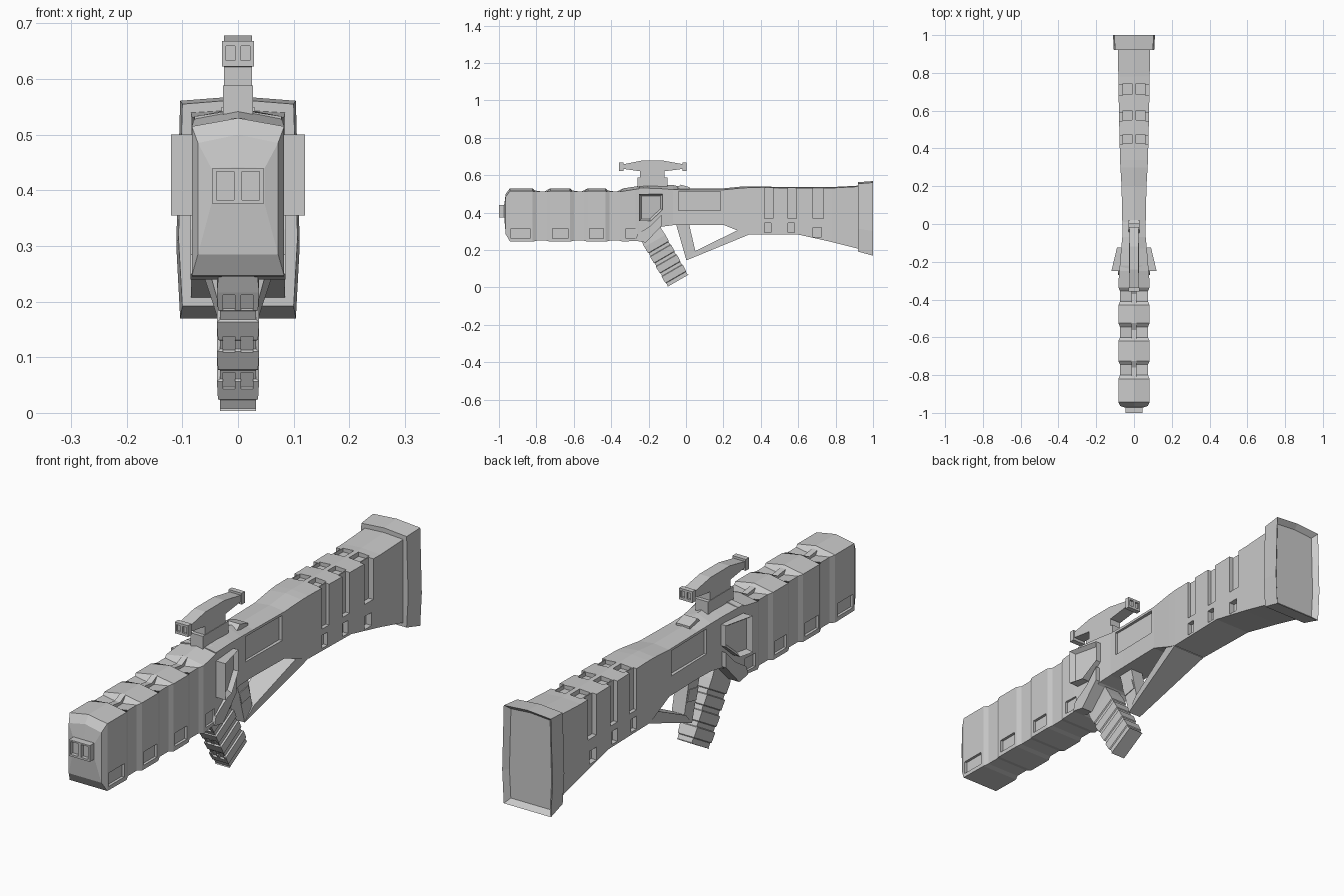
import bpy, bmesh
from mathutils import Vector

cube = bpy.data.objects.get("Cube")
if cube:
    bpy.data.objects.remove(cube)

grey = bpy.data.materials.new("mid grey")
grey.use_nodes = True
grey.diffuse_color = (0.59, 0.59, 0.59, 1)
grey.node_tree.nodes["Principled BSDF"].inputs["Base Color"].default_value = (0.59, 0.59, 0.59, 1)


def finish(name, bm):
    bmesh.ops.recalc_face_normals(bm, faces=bm.faces)
    mesh = bpy.data.meshes.new(name)
    bm.to_mesh(mesh)
    bm.free()
    obj = bpy.data.objects.new(name, mesh)
    bpy.context.collection.objects.link(obj)
    mesh.materials.append(grey)
    return obj


def add_loft(bm, rings):
    """Skin a row of equal rings and cap both ends."""
    rows = [[bm.verts.new(p) for p in ring] for ring in rings]
    n = len(rows[0])
    for a, b in zip(rows, rows[1:]):
        for i in range(n):
            j = (i + 1) % n
            bm.faces.new((a[i], a[j], b[j], b[i]))
    bm.faces.new(rows[0][::-1])
    return bm.faces.new(rows[-1])


def loft(name, rings):
    bm = bmesh.new()
    add_loft(bm, rings)
    return finish(name, bm)


def recessed_loft(name, rings, frame, depth):
    """Loft whose last cap is a framed recess of the given depth vector."""
    bm = bmesh.new()
    cap = add_loft(bm, rings)
    bmesh.ops.recalc_face_normals(bm, faces=bm.faces)
    bmesh.ops.inset_individual(bm, faces=[cap], thickness=frame, use_even_offset=True)
    for v in cap.verts:
        v.co += Vector(depth)
    return finish(name, bm)


def side_ring(pts, x):
    """Profile in the side plane, at a fixed x or at x as a function of y."""
    return [(x(y) if callable(x) else x, y, z) for y, z in pts]


def prism(name, pts, width):
    neg = (lambda y: -width(y)) if callable(width) else -width
    return loft(name, [side_ring(pts, neg), side_ring(pts, width)])


def rect(y0, y1, z0, z1):
    return [(y0, z0), (y1, z0), (y1, z1), (y0, z1)]


def cut(obj, shapes):
    """Cut (x0, x1, side profile) blocks out of both sides, one at a time."""
    for x0, x1, pts in shapes:
        for s in (-1, 1):
            cutter = loft("cutter", [side_ring(pts, s * x0), side_ring(pts, s * x1)])
            cutter.hide_render = True
            mod = obj.modifiers.new("cut", "BOOLEAN")
            mod.operation, mod.solver, mod.object = "DIFFERENCE", "EXACT", cutter
            bpy.context.view_layer.update()
            mesh = bpy.data.meshes.new_from_object(
                obj.evaluated_get(bpy.context.evaluated_depsgraph_get()))
            obj.modifiers.clear()
            if mesh.polygons:
                obj.data = mesh
            bpy.data.objects.remove(cutter)


def body_ring(y, w, top, bottom, crown=0.015):
    return [(-w, y, bottom), (w, y, bottom), (w, y, top - crown), (0, y, top), (-w, y, top - crown)]


# Fore-end: pyramid muzzle, then broad ribs with narrow valleys between
rings = [body_ring(-0.972, 0.048, 0.442, 0.375, 0.002), body_ring(-0.964, 0.072, 0.5, 0.285),
         body_ring(-0.942, 0.083, 0.53, 0.247)]
for y in (-0.82, -0.62, -0.43):
    rings += [body_ring(y, 0.083, 0.53, 0.245), body_ring(y + 0.02, 0.074, 0.5, 0.25, -0.012),
              body_ring(y + 0.075, 0.074, 0.5, 0.25, -0.012), body_ring(y + 0.095, 0.083, 0.53, 0.245)]
rings += [body_ring(-0.27, 0.08, 0.54, 0.25), body_ring(-0.22, 0.075, 0.548, 0.27)]
fore_end = loft("fore_end", rings)
cut(fore_end, [(0.072, 0.1, rect(a, b, 0.262, 0.315))
               for a, b in ((-0.935, -0.835), (-0.715, -0.63), (-0.515, -0.44), (-0.32, -0.26))])

# Fins bridging the valleys
for y in (-0.82, -0.62, -0.43):
    prism("valley_fin", [(y, 0.49), (y + 0.095, 0.49), (y + 0.095, 0.53), (y + 0.06, 0.512), (y, 0.52)], 0.012)

# Muzzle block with twin bores
muzzle = prism("muzzle_block", rect(-1, -0.96, 0.375, 0.44), 0.046)
cut(muzzle, [(0.007, 0.039, rect(-1.05, -0.985, 0.383, 0.434))])

# Receiver and stock
stock = loft("receiver_and_stock", [body_ring(*s) for s in (
    (-0.25, 0.078, 0.545, 0.255, 0.012), (-0.13, 0.068, 0.548, 0.325, 0.02), (-0.07, 0.062, 0.548, 0.333, 0.025),
    (0.01, 0.062, 0.53, 0.335, 0.008), (0.2, 0.066, 0.53, 0.335, 0.008), (0.3, 0.072, 0.54, 0.295, 0.008),
    (0.34, 0.074, 0.54, 0.283, 0.006), (0.6, 0.08, 0.537, 0.283, 0.005), (0.78, 0.083, 0.537, 0.243, 0.005),
    (0.93, 0.085, 0.545, 0.205, 0.005))])
slots = [(0.052, 0.1, rect(-0.04, 0.185, 0.412, 0.512))]
for y0, y1, low in ((0.42, 0.465, 0.285), (0.545, 0.59, 0.285), (0.68, 0.735, 0.262)):
    slots += [(0.062, 0.1, rect(y0, y1, 0.37, 0.6)),
              (0.058, 0.1, rect(y0, y1 - 0.01, low + 0.008, low + 0.06)),
              (0.01, 0.058, rect(y0 + 0.005, y1 + 0.01, 0.519, 0.6))]
cut(stock, slots)


# Butt pad with a recessed back panel
def butt_ring(y, w, z0, z1):
    mid = z0 + 0.33 * (z1 - z0)
    return [(-w, y, z0), (w, y, z0), (w + 0.007, y, mid), (w, y, z1 - 0.008), (0, y, z1),
            (-w, y, z1 - 0.008), (-w - 0.007, y, mid)]


recessed_loft("butt_pad", [butt_ring(0.92, 0.1, 0.192, 0.563), butt_ring(1.0, 0.104, 0.17, 0.569)],
              0.018, (0, -0.02, 0))

# Flared side scoops with a framed recess, each with a lower brace
flare = lambda y: 0.09 + (-0.125 - y) * 0.24
scoop = [(-0.25, 0.355), (-0.19, 0.355), (-0.125, 0.415), (-0.125, 0.5), (-0.25, 0.5)]
brace = [(-0.27, 0.25), (-0.215, 0.24), (-0.13, 0.33), (-0.13, 0.39), (-0.19, 0.33), (-0.26, 0.285)]
for s, side in ((1, "left"), (-1, "right")):
    recessed_loft(side + "_scoop", [side_ring(scoop, s * 0.05), side_ring(scoop, lambda y: s * flare(y))],
                  0.012, (-s * 0.018, 0, 0))
    loft(side + "_brace", [side_ring(brace, s * 0.03), side_ring(brace, s * 0.085)])

# Ribbed slanted grip with paired pads on its front
start, end = Vector((0, -0.19, 0.29)), Vector((0, -0.043, 0.036))
axis = (end - start).normalized()
across = Vector((0, -axis.z, axis.y))


def grip_point(t, d):
    p = start.lerp(end, t) + across * d
    return p.y, p.z


def grip_ring(t, w, d):
    return [(x, *grip_point(t, e)) for x, e in ((-w, -d), (w, -d), (w, d), (-w, d))]


rings = [grip_ring(0, 0.034, 0.062)]
for i in range(4):
    t = 0.16 + i * 0.21
    rings += [grip_ring(t, 0.038, 0.065), grip_ring(t + 0.13, 0.036, 0.064),
              grip_ring(t + 0.14, 0.032, 0.061), grip_ring(t + 0.2, 0.032, 0.061)]
rings += [grip_ring(1, 0.032, 0.065)]
grip = loft("grip", rings)
cut(grip, [(0.005, 0.027, [grip_point(t, -0.09), grip_point(t + 0.11, -0.09),
                           grip_point(t + 0.11, -0.057), grip_point(t, -0.057)])
           for t in (0.18, 0.475, 0.735)])

# Trigger guard: front post and a bar that widens toward the stock
prism("guard_post", [(-0.055, 0.345), (0.002, 0.145), (0.05, 0.195), (0.015, 0.345)], 0.028)
prism("guard_bar", [(0.002, 0.145), (0.335, 0.282), (0.335, 0.31), (0.275, 0.306), (0.05, 0.195)],
      lambda y: 0.028 + 0.135 * max(y, 0))
prism("trigger", [(-0.035, 0.275), (0.022, 0.285), (0.036, 0.24), (-0.02, 0.228)], 0.031)

# Sight: mount, stem and tapered housing
prism("sight_mount", rect(-0.26, -0.1, 0.53, 0.588), 0.027)
prism("sight_stem", rect(-0.245, -0.115, 0.58, 0.635), 0.025)
prism("sight_housing", [(-0.34, 0.635), (-0.25, 0.622), (-0.11, 0.622), (-0.01, 0.635), (-0.01, 0.658),
                        (-0.12, 0.678), (-0.24, 0.678), (-0.34, 0.658)], 0.025)
for name, y0, y1 in (("front_lens_block", -0.357, -0.335), ("rear_lens_block", -0.018, 0.002)):
    block = prism(name, rect(y0, y1, 0.623, 0.668), 0.029)
    outside = (y0 - 0.02, y0 + 0.008) if y0 < -0.1 else (y1 - 0.008, y1 + 0.02)
    cut(block, [(0.005, 0.022, rect(*outside, 0.633, 0.659))])

# Small charging lug on top of the receiver
prism("top_lug", [(-0.05, 0.53), (0.02, 0.52), (0.02, 0.536), (-0.03, 0.55)], 0.03)
